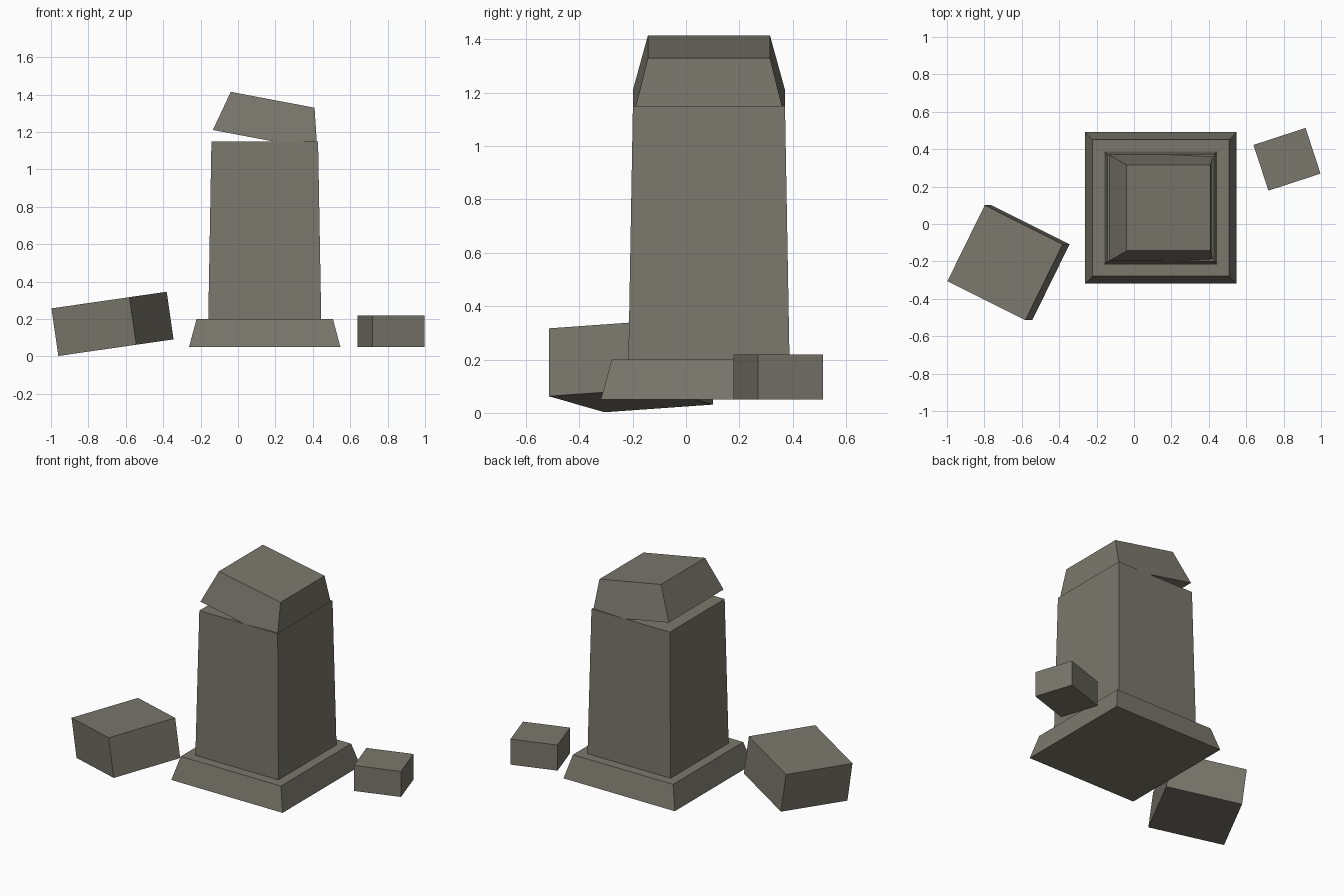
import bpy, bmesh
from math import radians
from mathutils import Matrix

if "Cube" in bpy.data.objects:
    bpy.data.objects.remove(bpy.data.objects["Cube"])

stone = bpy.data.materials.new("weathered stone")
stone.diffuse_color = (0.195, 0.185, 0.15, 1)
stone.use_nodes = True
stone.node_tree.nodes["Principled BSDF"].inputs["Base Color"].default_value = stone.diffuse_color


def block(name, size, centre, taper=1.0, tilt=0.0, turn=0.0):
    """Box whose top is scaled by taper, turned about z, then tilted about y."""
    bm = bmesh.new()
    bmesh.ops.create_cube(bm, size=1)
    for v in bm.verts:
        k = taper if v.co.z > 0 else 1.0
        v.co = (v.co.x * size[0] * k, v.co.y * size[1] * k, v.co.z * size[2])
    bm.transform(Matrix.Rotation(radians(tilt), 4, 'Y') @ Matrix.Rotation(radians(turn), 4, 'Z'))
    mesh = bpy.data.meshes.new(name)
    bm.to_mesh(mesh)
    bm.free()
    mesh.materials.append(stone)
    obj = bpy.data.objects.new(name, mesh)
    obj.location = centre
    bpy.context.collection.objects.link(obj)


# Standing pillar: flared plinth, tapered shaft, slipped cap
X, Y = 0.143, 0.086
block("plinth", (0.81, 0.81, 0.15), (X, Y, 0.125), taper=0.9)
block("shaft", (0.604, 0.604, 0.95), (X, Y, 0.675), taper=0.944)
block("tilted_cap", (0.568, 0.57, 0.218), (0.165, Y, 1.265), taper=0.803, tilt=10.7)

# Fallen rubble
block("large_fallen_block", (0.47, 0.453, 0.257), (-0.671, -0.207, 0.174), tilt=-8.2, turn=-26.4)
block("small_fallen_block", (0.293, 0.257, 0.168), (0.818, 0.346, 0.134), turn=18.1)
